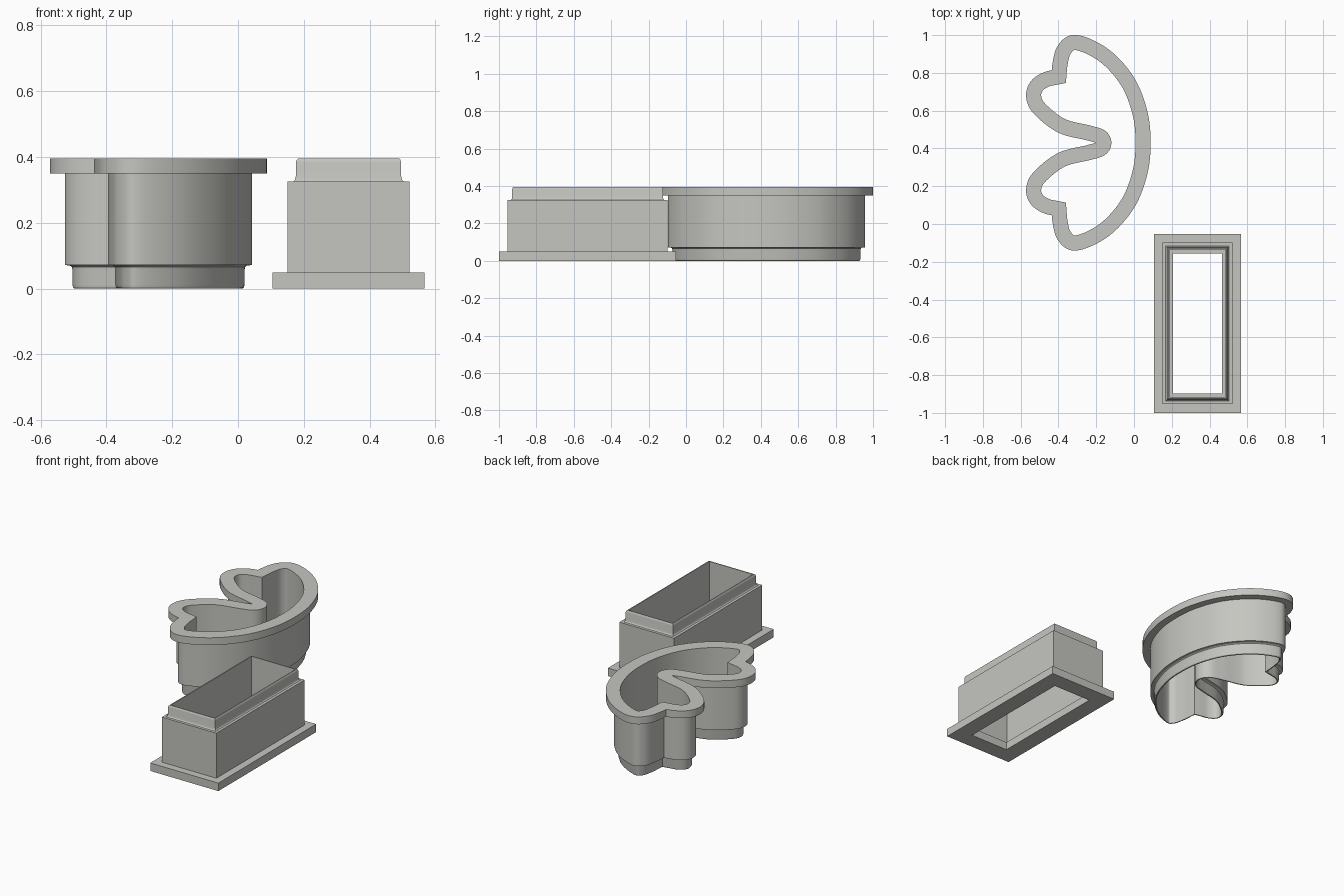
import bpy, bmesh, math
from mathutils import Vector

cube = bpy.data.objects.get("Cube")
if cube:
    bpy.data.objects.remove(cube, do_unlink=True)

grey = bpy.data.materials.new("warm grey plastic")
grey.use_nodes = True
color = (0.56, 0.56, 0.53, 1)
grey.diffuse_color = color
grey.node_tree.nodes["Principled BSDF"].inputs["Base Color"].default_value = color

MID_Y = 0.43   # mirror line of the wing outline


def flip(p):
    return Vector((p.x, 2 * MID_Y - p.y))


def spline(points, before, after, steps=8):
    """Catmull-Rom curve through the points, without the last one."""
    p = [before] + points + [after]
    out = []
    for i in range(1, len(p) - 2):
        a, b, c, d = p[i - 1:i + 3]
        for k in range(steps):
            t = k / steps
            out.append(0.5 * (2 * b + (c - a) * t + (2 * a - 5 * b + 4 * c - d) * t ** 2
                              + (3 * b - a - 3 * c + d) * t ** 3))
    return out


def offset(path, dist):
    """Mitred outward offset of a closed counter-clockwise path."""
    out = []
    for i, p in enumerate(path):
        d1 = (p - path[i - 1]).normalized()
        d2 = (path[(i + 1) % len(path)] - p).normalized()
        n1, n2 = Vector((d1.y, -d1.x)), Vector((d2.y, -d2.x))
        out.append(p + (n1 + n2) * dist / (1 + n1.dot(n2)))
    return out


def sweep(name, path, section):
    """Carry a closed section of (offset, height) pairs around the path."""
    bm = bmesh.new()
    rings = [[bm.verts.new((q.x, q.y, z)) for q in offset(path, d)] for d, z in section]
    n = len(path)
    for i, ring in enumerate(rings):
        nxt = rings[(i + 1) % len(rings)]
        for k in range(n):
            j = (k + 1) % n
            bm.faces.new((ring[k], ring[j], nxt[j], nxt[k]))
    bmesh.ops.recalc_face_normals(bm, faces=bm.faces)
    mesh = bpy.data.meshes.new(name)
    bm.to_mesh(mesh)
    bm.free()
    mesh.materials.append(grey)
    obj = bpy.data.objects.new(name, mesh)
    bpy.context.collection.objects.link(obj)
    bpy.ops.object.select_all(action='DESELECT')
    obj.select_set(True)
    bpy.context.view_layer.objects.active = obj
    bpy.ops.object.shade_smooth_by_angle(angle=math.radians(30))


# Wing outline: outer arc to the notch, then the small lobe to the centre cleft
arc = [Vector(p) for p in [(0.048, 0.43), (0.034, 0.577), (-0.02, 0.73), (-0.11, 0.85),
                           (-0.21, 0.925), (-0.315, 0.961), (-0.37, 0.922),
                           (-0.391, 0.85), (-0.398, 0.78)]]
lobe = [Vector(p) for p in [(-0.398, 0.78), (-0.465, 0.765), (-0.515, 0.73), (-0.531, 0.675),
                            (-0.5, 0.61), (-0.384, 0.52), (-0.24, 0.482),
                            (-0.178, 0.462), (-0.16, 0.43)]]
half = spline(arc, flip(arc[1]), 2 * arc[-1] - arc[-2])
half += spline(lobe, 2 * lobe[0] - lobe[1], flip(lobe[-2]))
wing_path = half + [lobe[-1]] + [flip(p) for p in reversed(half[1:])]

# Wing cutter: flange on top, wall, thin rounded blade at the bottom
sweep("wing_cutter", wing_path, [
    (-0.04, 0.395), (0.04, 0.395), (0.04, 0.35), (-0.005, 0.35), (-0.005, 0.072),
    (-0.021, 0.07), (-0.026, 0.066), (-0.028, 0.058), (-0.028, 0.012),
    (-0.03, 0.004), (-0.034, 0), (-0.04, 0)])

# Rectangular cutter: flange at the bottom, wall, thin blade on top
x0, x1, y0, y1 = 0.105, 0.567, -1.0, -0.053
box_path = [Vector(p) for p in [(x0, y0), (x1, y0), (x1, y1), (x0, y1)]]
sweep("body_cutter", box_path, [
    (0, 0), (0, 0.049), (-0.046, 0.049), (-0.046, 0.325), (-0.063, 0.325),
    (-0.068, 0.33), (-0.071, 0.342), (-0.071, 0.384), (-0.073, 0.391),
    (-0.077, 0.395), (-0.083, 0.395), (-0.083, 0.049), (-0.102, 0.049), (-0.102, 0)])
